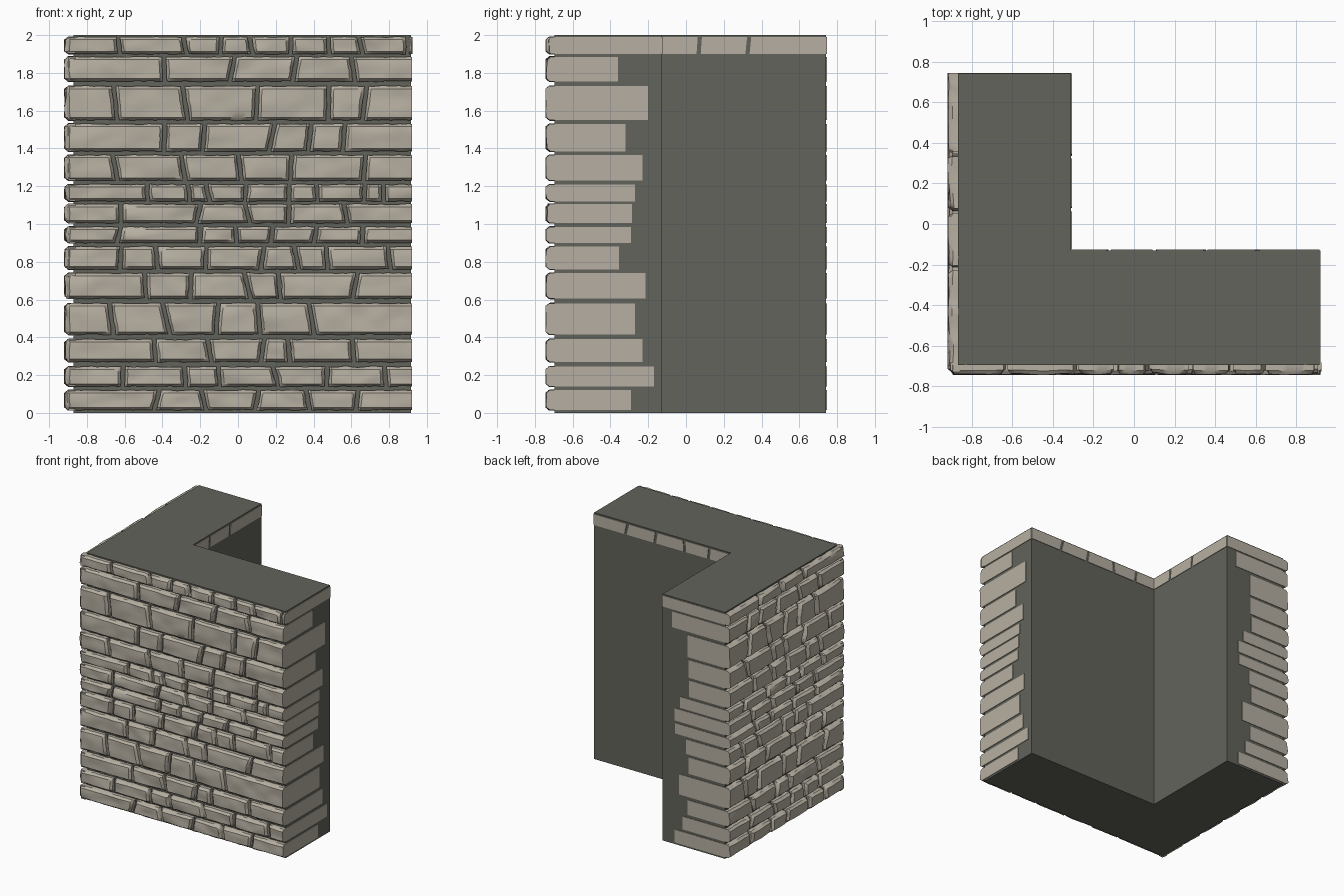
import bpy, bmesh, random
from mathutils import Vector, noise

random.seed(7)
cube = bpy.data.objects.get("Cube")
if cube:
    bpy.data.objects.remove(cube, do_unlink=True)


def material(name, rgb):
    m = bpy.data.materials.new(name)
    m.use_nodes = True
    m.diffuse_color = (*rgb, 1)
    m.node_tree.nodes["Principled BSDF"].inputs["Base Color"].default_value = (*rgb, 1)
    return m


STONE = material("warm grey stone", (0.47, 0.43, 0.36))
MORTAR = material("dark grey mortar", (0.122, 0.125, 0.103))

# Wall outline: outer corner, inner corner and the two free ends
LEFT, FRONT, RIGHT, BACK = -0.87, -0.695, 0.915, 0.742
INNER_X, INNER_Y = -0.31, -0.13
DEPTH, GAP = 0.042, 0.011

# Courses from the top down: bottom, top, joints along the front
COURSES = [
    (1.90, 1.99, [-.63, -.28, -.09, .07, .28, .48, .65, .9]),
    (1.755, 1.885, [-.39, -.03, .3, .61]),
    (1.55, 1.73, [-.65, -.28, .1, .48, .67]),
    (1.385, 1.53, [-.39, -.18, .18, .38, .56]),
    (1.23, 1.365, [-.65, -.29, .01, .28, .67]),
    (1.12, 1.21, [-.48, -.26, -.16, .04, .27, .42, .67, .77]),
    (1.005, 1.105, [-.62, -.21, .05, .27, .57]),
    (0.90, 0.985, [-.63, -.2, -.01, .18, .41, .66]),
    (0.76, 0.88, [-.62, -.43, -.17, .13, .31, .47, .8]),
    (0.605, 0.74, [-.49, -.25, .05, .22, .62]),
    (0.415, 0.58, [-.67, -.38, -.11, .11, .39]),
    (0.27, 0.39, [-.44, -.15, .13, .27, .61]),
    (0.14, 0.245, [-.61, -.28, -.1, .2, .47, .78]),
    (0.015, 0.12, [-.43, -.18, .1, .37, .63]),
]
# How far back each course returns around the right end
RETURNS = [-.13, -.36, -.2, -.32, -.23, -.27, -.285, -.29, -.355,
           -.215, -.27, -.23, -.17, -.29]


def finish(bm, name, mat):
    me = bpy.data.meshes.new(name)
    bm.to_mesh(me)
    bm.free()
    me.materials.append(mat)
    ob = bpy.data.objects.new(name, me)
    bpy.context.collection.objects.link(ob)
    return ob


def stops(length, bevel, count):
    """Side wall, rim, then evenly spaced face stops, then rim and side wall."""
    e = bevel / length
    mid = [e + (1 - 2 * e) * i / count for i in range(count + 1)]
    return [0, 0] + mid + [1, 1]


def stone(bm, place, low, high, z0, z1, flush=(False, False), depth=DEPTH, rough=True):
    """One stone; low and high are (position, slant) of its two end joints."""
    width, height = high[0] - low[0], z1 - z0
    us = stops(width, 0.014, max(4, int(width / 0.03)) if rough else 1)
    vs = stops(height, 0.014, 5 if rough else 1)
    # Random chipped planes give the face broad split facets
    planes = [(random.uniform(-1, 1), random.uniform(-1, 1), random.uniform(0, 0.5))
              for _ in range(5)]
    seed = Vector((random.uniform(0, 50), random.uniform(0, 50), 0))
    grid = []
    for j, v in enumerate(vs):
        row = []
        for i, u in enumerate(us):
            a = low[0] + low[1] * (v * 2 - 1)
            b = high[0] + high[1] * (v * 2 - 1)
            s, z = a + (b - a) * u, z0 + height * v
            ring_u = min(i, len(us) - 1 - i)
            ring_v = min(j, len(vs) - 1 - j)
            if (i < len(us) / 2 and flush[0]) or (i >= len(us) / 2 and flush[1]):
                ring_u = ring_u and 2
            ring = min(ring_u, ring_v)
            d = depth
            if rough:
                chip = min(0.4 + c - 0.5 * (p * (u * 2 - 1) + q * (v * 2 - 1))
                           for p, q, c in planes)
                n = noise.noise(seed + Vector((s * 9, z * 14, 0)))
                d += 0.018 * max(-1, min(0.3, chip)) + 0.008 * n
                d = min(d, 0.05)
                if 0 < u < 1 or not (flush[0] or flush[1]):
                    wob = noise.noise(seed + Vector((s * 25, z * 25, 5)))
                    s, z = s + 0.005 * wob, z + 0.006 * wob * (ring_v < 2)
                if ring == 1:
                    d *= 0.6
            if ring == 0:
                d = -0.01
            row.append(bm.verts.new(place(s, min(z, 1.995), d)))
        grid.append(row)
    for r, t in zip(grid, grid[1:]):
        for i in range(len(r) - 1):
            bm.faces.new((r[i], r[i + 1], t[i + 1], t[i]))


def course(bm, place, start, end, joints, z0, z1, flush, **kw):
    """A row of stones between start and end, parted by slanted joints."""
    cuts = [(start, 0)]
    cuts += [(j, random.uniform(-0.13, 0.13) * (z1 - z0)) for j in joints] + [(end, 0)]
    last = len(cuts) - 2
    for k in range(last + 1):
        (a, ta), (b, tb) = cuts[k], cuts[k + 1]
        stone(bm, place, (a + GAP * (k > 0), ta), (b - GAP * (k < last), tb), z0, z1,
              (k == 0 and flush[0], k == last and flush[1]), **kw)


def random_joints(start, end, small, large):
    out, s = [], start + random.uniform(small, large)
    while s < end - small:
        out.append(s)
        s += random.uniform(small, large)
    return out


# Placement of each face: along, up, outward
def front(s, z, d): return (s, FRONT - d, z)
def left(s, z, d): return (LEFT - d, -s, z)
def right_end(s, z, d): return (RIGHT + d, s, z)
def back_end(s, z, d): return (-s, BACK + d, z)
def inner_right(s, z, d): return (INNER_X + d, s, z)
def inner_back(s, z, d): return (-s, INNER_Y + d, z)


# L-shaped mortar core
bm = bmesh.new()
outline = [(LEFT, FRONT), (RIGHT, FRONT), (RIGHT, INNER_Y),
           (INNER_X, INNER_Y), (INNER_X, BACK), (LEFT, BACK)]
base = bm.faces.new([bm.verts.new((x, y, 0)) for x, y in outline])
top = bmesh.ops.extrude_face_region(bm, geom=[base])["geom"]
bmesh.ops.translate(bm, vec=(0, 0, 2),
                    verts=[g for g in top if isinstance(g, bmesh.types.BMVert)])
bmesh.ops.recalc_face_normals(bm, faces=bm.faces)
finish(bm, "wall_core", MORTAR)

# Rough stone courses on the two outer faces
front_bm, left_bm = bmesh.new(), bmesh.new()
for n, (z0, z1, joints) in enumerate(COURSES):
    course(front_bm, front, LEFT - 0.035, RIGHT + 0.005, joints, z0, z1, (False, True))
    side = [-.35, -.06, .22] if n == 0 else random_joints(-BACK, -FRONT, 0.15, 0.36)
    course(left_bm, left, -BACK - 0.003, 0.035 - FRONT, side, z0, z1, (True, False))

# Smooth corner stones returning around both free ends
right_bm, back_bm = bmesh.new(), bmesh.new()
for (z0, z1, _), reach in zip(COURSES, RETURNS):
    stone(right_bm, right_end, (FRONT - 0.005, 0), (reach, 0), z0, z1,
          (True, True), 0.005, False)
    back_reach = INNER_X if z1 > 1.95 else random.uniform(-0.56, -0.38)
    stone(back_bm, back_end, (-back_reach, 0), (-LEFT + 0.005, 0), z0, z1,
          (True, True), 0.004, False)

# Single top course along the inner faces
inner_bm = bmesh.new()
z0, z1, _ = COURSES[0]
flat = dict(depth=0.005, rough=False)
course(inner_bm, inner_right, INNER_Y, BACK, [.07, .33], z0, z1, (True, True), **flat)
course(inner_bm, inner_back, -RIGHT, -INNER_X, [-.62, -.36, -.1, .12], z0, z1,
       (True, True), **flat)

for mesh, name in ((front_bm, "front_stones"), (left_bm, "left_stones"),
                   (right_bm, "right_end_stones"), (back_bm, "back_end_stones"),
                   (inner_bm, "inner_top_stones")):
    ob = finish(mesh, name, STONE)
    bpy.ops.object.select_all(action="DESELECT")
    ob.select_set(True)
    bpy.context.view_layer.objects.active = ob
    bpy.ops.object.shade_smooth_by_angle(angle=0.6)
